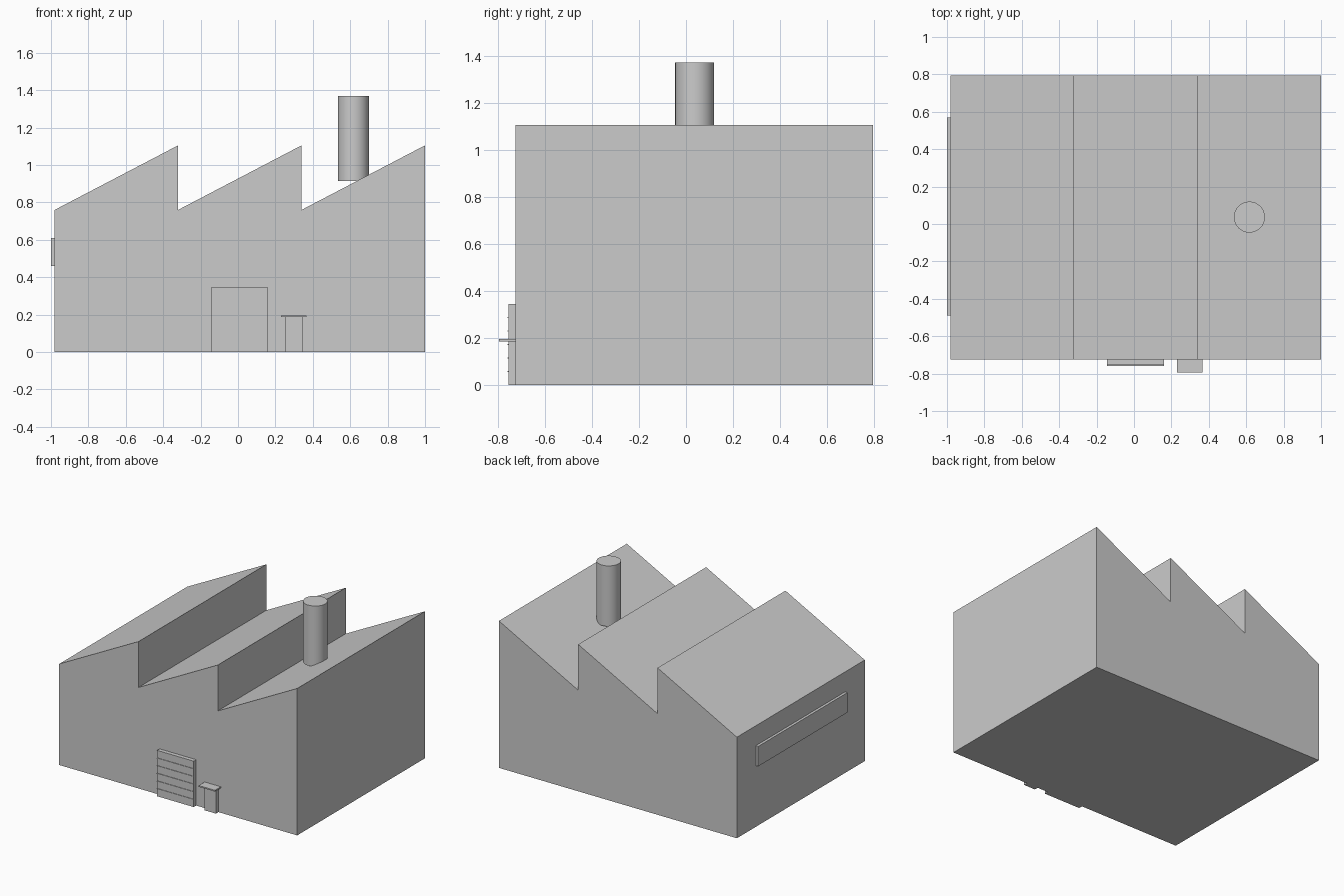
import bpy
import bmesh
import math

cube = bpy.data.objects.get("Cube")
if cube:
    bpy.data.objects.remove(cube, do_unlink=True)

# One plain grey for the whole building
grey = bpy.data.materials.new("plain_grey")
grey.use_nodes = True
colour = (0.6, 0.6, 0.6, 1)
grey.diffuse_color = colour
grey.node_tree.nodes["Principled BSDF"].inputs["Base Color"].default_value = colour


def add_object(name, bm):
    bmesh.ops.recalc_face_normals(bm, faces=bm.faces)
    mesh = bpy.data.meshes.new(name)
    bm.to_mesh(mesh)
    bm.free()
    mesh.materials.append(grey)
    obj = bpy.data.objects.new(name, mesh)
    bpy.context.collection.objects.link(obj)
    return obj


def box(name, x, y, z):
    """Box spanning the given (low, high) ranges."""
    bm = bmesh.new()
    bmesh.ops.create_cube(bm, size=1)
    for v in bm.verts:
        v.co = [r[0] if c < 0 else r[1] for c, r in zip(v.co, (x, y, z))]
    return add_object(name, bm)


FRONT, BACK = -0.725, 0.795
LEFT, RIGHT = -0.98, 1.0
EAVE, RIDGE = 0.76, 1.105
DOOR_FACE = -0.755

# Factory hall: sawtooth profile pulled from front to back
bay = (RIGHT - LEFT) / 3
profile = [(RIGHT, 0), (LEFT, 0)]
for i in range(3):
    profile += [(LEFT + i * bay, EAVE), (LEFT + (i + 1) * bay, RIDGE)]
bm = bmesh.new()
face = bm.faces.new([bm.verts.new((x, FRONT, z)) for x, z in profile])
pulled = bmesh.ops.extrude_face_region(bm, geom=[face])["geom"]
bmesh.ops.translate(bm, vec=(0, BACK - FRONT, 0),
                    verts=[g for g in pulled if isinstance(g, bmesh.types.BMVert)])
add_object("factory_hall", bm)

# Chimney
bm = bmesh.new()
bmesh.ops.create_cone(bm, cap_ends=True, segments=32,
                      radius1=0.083, radius2=0.083, depth=0.455)
bmesh.ops.translate(bm, vec=(0.617, 0.037, 1.1425), verts=bm.verts)
chimney = add_object("chimney", bm)
bpy.context.view_layer.objects.active = chimney
chimney.select_set(True)
bpy.ops.object.shade_smooth_by_angle(angle=math.radians(40))

# Roller shutter with thin slat ridges
SHUTTER_X, SHUTTER_TOP = (-0.145, 0.16), 0.345
box("roller_shutter", SHUTTER_X, (DOOR_FACE, FRONT), (0, SHUTTER_TOP))
for i in range(1, 6):
    z = SHUTTER_TOP * i / 6
    box(f"shutter_ridge_{i}", SHUTTER_X, (DOOR_FACE - 0.004, DOOR_FACE),
        (z - 0.002, z + 0.002))

# Side door with a small canopy
box("entry_door", (0.25, 0.345), (DOOR_FACE, FRONT), (0, 0.186))
box("door_canopy", (0.23, 0.365), (-0.795, FRONT), (0.186, 0.196))

# Long panel on the side wall
box("wall_panel", (-1.0, LEFT), (-0.49, 0.57), (0.46, 0.61))
